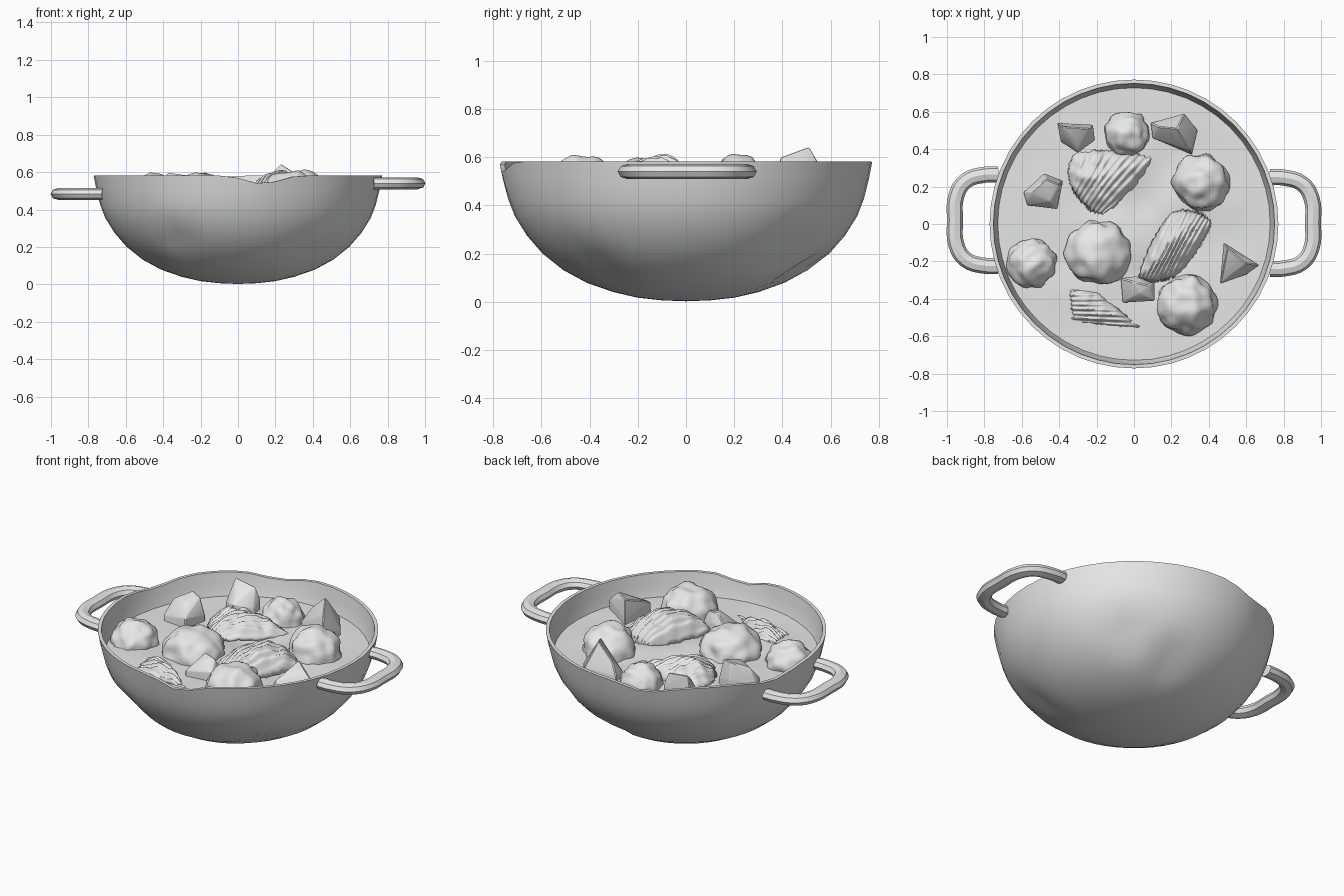
import bpy, bmesh, random
from math import sin, cos, pi, exp, radians
from mathutils import Vector, noise

random.seed(4)
cube = bpy.data.objects.get("Cube")
if cube:
    bpy.data.objects.remove(cube)

grey = bpy.data.materials.new("plain grey")
grey.use_nodes = True
grey.diffuse_color = (0.8, 0.8, 0.8, 1)
grey.node_tree.nodes["Principled BSDF"].inputs["Base Color"].default_value = grey.diffuse_color

SOUP = 0.445


def finish(obj, angle):
    obj.data.materials.append(grey)
    bpy.ops.object.select_all(action="DESELECT")
    obj.select_set(True)
    bpy.context.view_layer.objects.active = obj
    bpy.ops.object.shade_smooth_by_angle(angle=radians(angle))
    return obj


def from_bmesh(name, bm, angle=40):
    bmesh.ops.recalc_face_normals(bm, faces=bm.faces)
    mesh = bpy.data.meshes.new(name)
    bm.to_mesh(mesh)
    bm.free()
    obj = bpy.data.objects.new(name, mesh)
    bpy.context.collection.objects.link(obj)
    return finish(obj, angle)


def skin(bm, rows, closed):
    """Join rows of points with quads."""
    grid = [[bm.verts.new(p) for p in row] for row in rows]
    count = len(rows[0])
    for low, high in zip(grid, grid[1:]):
        for i in range(count if closed else count - 1):
            j = (i + 1) % count
            bm.faces.new((low[i], low[j], high[j], high[i]))


# Bowl: a lathed shell with a dented wall and an uneven rim
PROFILE = [(0, 0.002), (0.1, 0.006), (0.2, 0.017), (0.3, 0.04), (0.41, 0.078),
           (0.51, 0.132), (0.595, 0.2), (0.66, 0.275), (0.71, 0.355), (0.737, 0.425),
           (0.757, 0.505), (0.772, 0.582), (0.752, 0.582), (0.742, 0.51),
           (0.725, 0.43), (0.7, 0.37)]
RIM_DIPS = [(-80, 9, 0.045), (108, 11, 0.035), (162, 11, 0.03)]
DENTS = [(Vector((-0.33, -0.55, 0.23)), 0.09), (Vector((0.42, 0.45, 0.23)), 0.1),
         (Vector((0.4, -0.38, 0.13)), 0.1), (Vector((0.15, 0.48, 0.13)), 0.1)]


def bowl_point(r, z, degrees):
    a = radians(degrees)
    p = Vector((r * cos(a), r * sin(a), z))
    lift = max(0, min(1, (z - SOUP) / 0.13))
    for centre, width, depth in RIM_DIPS:
        gap = (degrees - centre + 180) % 360 - 180
        p.z -= lift * depth * exp(-(gap / width) ** 2)
    push = 0
    for centre, size in DENTS:
        push += 0.03 * exp(-((p - centre).length / size) ** 2)
    return p + push * Vector((-cos(a), -sin(a), 0.5)) * min(1, r * 3)


bm = bmesh.new()
STEP = 7.5
skin(bm, [[bowl_point(r, z, i * STEP) for i in range(48)] for r, z in PROFILE], True)
bmesh.ops.remove_doubles(bm, verts=bm.verts, dist=0.0005)
from_bmesh("bowl", bm, 50)

# Soup: a gently rippled disc
bm = bmesh.new()
rows = []
for k in range(17):
    r = 0.735 * k / 16
    row = []
    for i in range(48):
        x, y = r * cos(radians(i * STEP)), r * sin(radians(i * STEP))
        ripple = 0.035 * noise.noise(Vector((x * 4, y * 4, 2))) * (1 - k / 18)
        row.append((x, y, SOUP + ripple))
    rows.append(row)
skin(bm, rows, True)
bmesh.ops.remove_doubles(bm, verts=bm.verts, dist=0.0005)
from_bmesh("soup_surface", bm)

# Handles: flattened tube loops on both sides
HALF_LOOP = [(0.725, 0.245), (0.8, 0.243), (0.9, 0.21), (0.95, 0.13)]


def handle(name, side, y, z):
    path = HALF_LOOP + [(0.957, 0)] + [(px, -py) for px, py in reversed(HALF_LOOP)]
    curve = bpy.data.curves.new(name, "CURVE")
    curve.dimensions = "3D"
    curve.bevel_depth = 0.043
    curve.bevel_resolution = 2
    curve.resolution_u = 4
    curve.use_fill_caps = True
    spline = curve.splines.new("BEZIER")
    spline.bezier_points.add(len(path) - 1)
    for point, (px, py) in zip(spline.bezier_points, path):
        point.co = (side * px, py, 0)
        point.handle_left_type = point.handle_right_type = "AUTO"
    obj = bpy.data.objects.new(name, curve)
    bpy.context.collection.objects.link(obj)
    obj.location = (0, y, z)
    obj.scale.z = 0.74
    bpy.ops.object.select_all(action="DESELECT")
    obj.select_set(True)
    bpy.context.view_layer.objects.active = obj
    bpy.ops.object.convert(target="MESH")
    finish(bpy.context.view_layer.objects.active, 30)


handle("left_handle", 1, 0.005, 0.54)
handle("right_handle", -1, 0.02, 0.483)

# Dumplings: lumpy balls half sunk in the soup
BALLS = [(-0.04, 0.48, 0.12, 0.57), (0.36, 0.22, 0.152, 0.6), (-0.19, -0.15, 0.172, 0.595),
         (-0.55, -0.21, 0.13, 0.57), (0.28, -0.43, 0.16, 0.605)]
for n, (x, y, r, top) in enumerate(BALLS):
    bm = bmesh.new()
    bmesh.ops.create_icosphere(bm, subdivisions=4, radius=1)
    for v in bm.verts:
        d = v.co.normalized()
        lump = 1 + 0.16 * noise.noise(d * 2.4 + Vector((n * 7, 1, 3)))
        v.co = Vector((x, y, SOUP)) + Vector((d.x * r, d.y * r, d.z * (top - SOUP))) * lump
    from_bmesh(f"dumpling_{n + 1}", bm, 60)

# Vegetable chunks: faceted hulls, each a raised top over an outline
CHUNKS = [
    ([(-0.38, 0.52, 0.6), (-0.24, 0.51, 0.58), (-0.3, 0.43, 0.54)],
     [(-0.41, 0.54), (-0.22, 0.53), (-0.21, 0.45), (-0.3, 0.38), (-0.39, 0.44)]),
    ([(0.13, 0.52, 0.55), (0.23, 0.51, 0.645), (0.3, 0.39, 0.6)],
     [(0.09, 0.54), (0.27, 0.59), (0.34, 0.5), (0.31, 0.37), (0.1, 0.46)]),
    ([(-0.55, 0.17, 0.56), (-0.47, 0.24, 0.6), (-0.4, 0.21, 0.59), (-0.45, 0.12, 0.57)],
     [(-0.59, 0.17), (-0.48, 0.27), (-0.38, 0.23), (-0.41, 0.08), (-0.57, 0.1)]),
    ([(0, -0.31, 0.56), (0.08, -0.33, 0.55), (0.03, -0.37, 0.55)],
     [(-0.07, -0.29), (0.01, -0.28), (0.11, -0.32), (0.11, -0.41), (-0.06, -0.42)]),
    ([(0.5, -0.13, 0.58), (0.6, -0.21, 0.57), (0.51, -0.27, 0.53)],
     [(0.48, -0.1), (0.67, -0.22), (0.6, -0.27), (0.46, -0.32)]),
]
for n, (tops, outline) in enumerate(CHUNKS):
    bm = bmesh.new()
    for peak in tops:
        bm.verts.new(peak)
    for i, (x, y) in enumerate(outline):
        bm.verts.new((x, y, SOUP - 0.06))
        bm.verts.new((x, y, SOUP + 0.03 + 0.03 * (i % 2)))
    bmesh.ops.convex_hull(bm, input=bm.verts)
    loose = [v for v in bm.verts if not v.link_faces]
    bmesh.ops.delete(bm, geom=loose, context="VERTS")
    bmesh.ops.dissolve_limit(bm, angle_limit=radians(8), verts=bm.verts, edges=bm.edges)
    bmesh.ops.bevel(bm, geom=bm.edges[:], offset=0.005, segments=1, affect="EDGES")
    from_bmesh(f"chunk_{n + 1}", bm, 30)

# Cabbage leaves: ribbed, arched sheets with ragged edges
LEAVES = [
    (0.44, 0.11, 0.22, 10, [(-0.17, 0.05), (0.1, 0.36), (-0.31, 0.38), (-0.33, 0.2)]),
    (0.44, 0.165, 0.25, 10, [(0.03, -0.28), (0.2, 0.06), (0.41, 0.01), (0.23, -0.27)]),
    (0.44, 0.06, 0, 7, [(-0.35, -0.35), (-0.2, -0.36), (0.05, -0.56), (-0.33, -0.52)]),
]
NU, NV = 32, 70
for n, (base, arch, bulge, ribs, corners) in enumerate(LEAVES):
    a, b, c, d = [Vector(p) for p in corners]
    middle = (a + b + c + d) / 4
    rows = []
    for j in range(NV + 1):
        v = j / NV
        row = []
        for i in range(NU + 1):
            u = i / NU
            p = a.lerp(b, u).lerp(d.lerp(c, u), v)
            s, t = (2 * u - 1) ** 2, (2 * v - 1) ** 2
            spread = 1 + bulge * ((1 - s) * t + (1 - t) * s)
            if i in (0, NU) or j in (0, NV):
                spread += random.uniform(-0.05, 0.05)
            p = middle + (p - middle) * spread
            z = base + arch * ((1 - s) * (1 - t)) ** 0.6
            z += 0.005 * sin(v * 2 * pi * ribs + 5 * u)
            z += 0.02 * noise.noise(Vector((p.x * 18, p.y * 18, n)))
            row.append((p.x, p.y, z))
        rows.append(row)
    bm = bmesh.new()
    skin(bm, rows, False)
    leaf = from_bmesh(f"cabbage_leaf_{n + 1}", bm, 50)
    sheet = leaf.modifiers.new("thickness", "SOLIDIFY")
    sheet.thickness = 0.01
